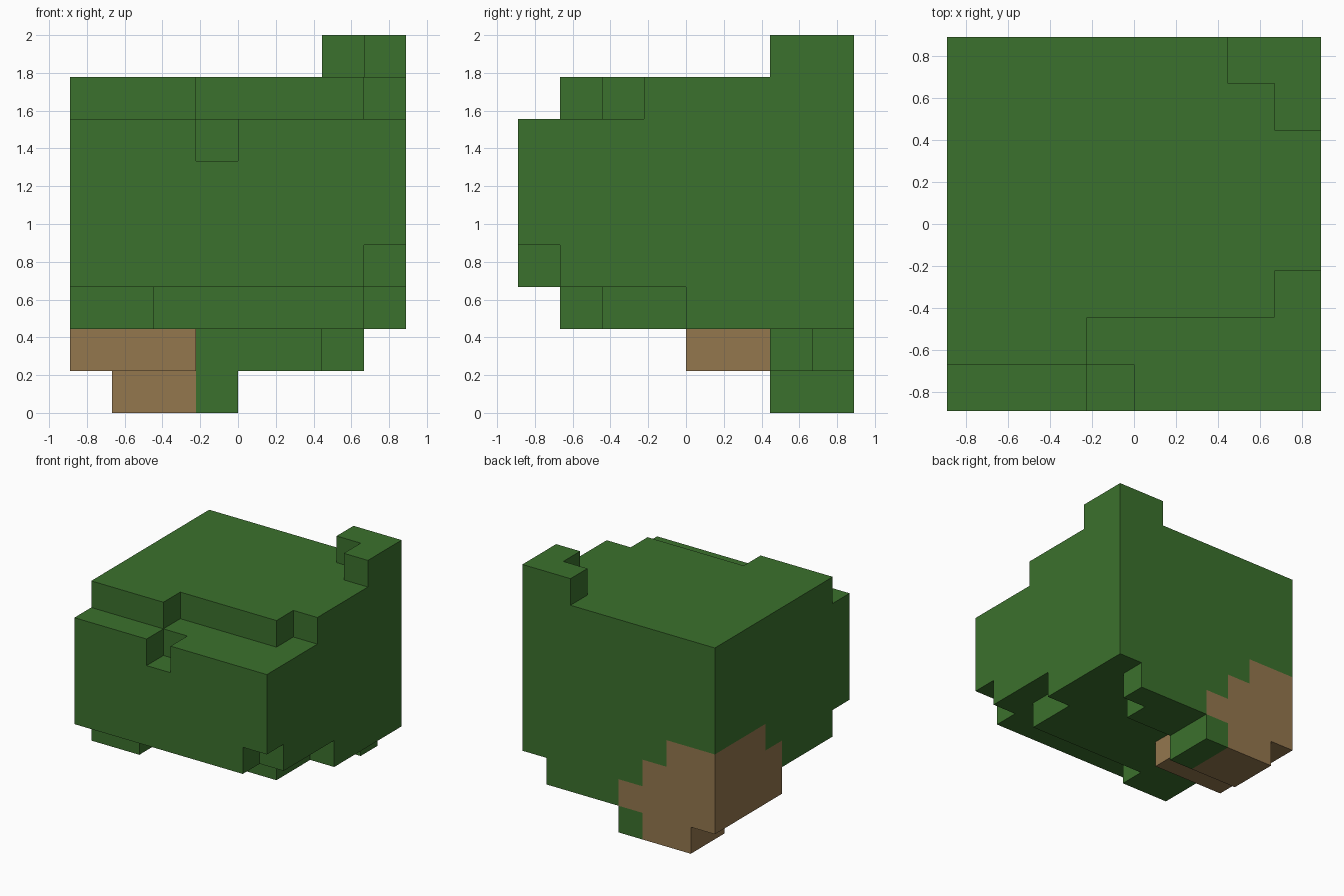
import bpy, bmesh
from mathutils import Vector

default = bpy.data.objects.get("Cube")
if default:
    bpy.data.objects.remove(default, do_unlink=True)

UNIT = 2 / 9            # edge of one block
SIZE = 8                # blocks across


def flat_material(name, colour):
    mat = bpy.data.materials.new(name)
    mat.use_nodes = True
    mat.diffuse_color = colour
    bsdf = next(n for n in mat.node_tree.nodes if n.type == 'BSDF_PRINCIPLED')
    bsdf.inputs["Base Color"].default_value = colour
    bsdf.inputs["Roughness"].default_value = 0.9
    return mat


def blocks(x0, x1, y0, y1, z0, z1):
    """All block cells inside a box of cell indices."""
    return {(x, y, z) for x in range(x0, x1)
            for y in range(y0, y1) for z in range(z0, z1)}


def build_skin(name, cells, solid, mat):
    """Mesh the faces of cells that touch open air, merged into flat panels."""
    bm = bmesh.new()
    for cell in cells:
        for axis in range(3):
            for side in (0, 1):
                step = [0, 0, 0]
                step[axis] = 2 * side - 1
                if tuple(c + s for c, s in zip(cell, step)) in solid:
                    continue
                loop = [(0, 0), (1, 0), (1, 1), (0, 1)]
                if not side:
                    loop.reverse()
                verts = []
                for a, b in loop:
                    p = Vector(cell)
                    p[axis] += side
                    p[(axis + 1) % 3] += a
                    p[(axis + 2) % 3] += b
                    p -= Vector((SIZE / 2, SIZE / 2, 0))
                    verts.append(bm.verts.new(p * UNIT))
                bm.faces.new(verts)
    bmesh.ops.remove_doubles(bm, verts=bm.verts, dist=UNIT / 100)
    bmesh.ops.dissolve_limit(bm, angle_limit=0.01, verts=bm.verts, edges=bm.edges)
    mesh = bpy.data.meshes.new(name)
    bm.to_mesh(mesh)
    bm.free()
    mesh.materials.append(mat)
    obj = bpy.data.objects.new(name, mesh)
    bpy.context.collection.objects.link(obj)
    return obj


# Main leafy mass, with two corner blocks nicked out of its front
foliage = blocks(0, 8, 0, 8, 3, 7)
foliage -= {(3, 0, 6), (7, 0, 3)}

# Stepped crown layer
foliage |= blocks(0, 3, 1, 8, 7, 8) | blocks(3, 7, 2, 8, 7, 8) | blocks(7, 8, 3, 8, 7, 8)

# Raised tuft at the back corner
foliage |= blocks(6, 8, 7, 8, 8, 9) | blocks(7, 8, 6, 7, 8, 9)

# Stepped underside
foliage |= blocks(0, 2, 1, 8, 2, 3) | blocks(2, 7, 2, 8, 2, 3) | blocks(7, 8, 4, 8, 2, 3)
foliage |= blocks(3, 6, 6, 8, 1, 2) | blocks(6, 7, 7, 8, 1, 2)
foliage |= blocks(3, 4, 6, 8, 0, 1)

# Wooden core showing at the lower back corner
trunk = blocks(1, 3, 6, 8, 0, 1)
trunk |= blocks(0, 3, 4, 8, 1, 2) | {(3, 7, 1)}
trunk |= blocks(0, 3, 4, 8, 2, 3)
trunk |= blocks(0, 2, 5, 8, 3, 4)

foliage -= trunk
solid = foliage | trunk

leaf_green = flat_material("leaf green", (0.044, 0.165, 0.026, 1))
wood_brown = flat_material("wood brown", (0.296, 0.184, 0.076, 1))
build_skin("foliage", foliage, solid, leaf_green)
build_skin("trunk", trunk, solid, wood_brown)
